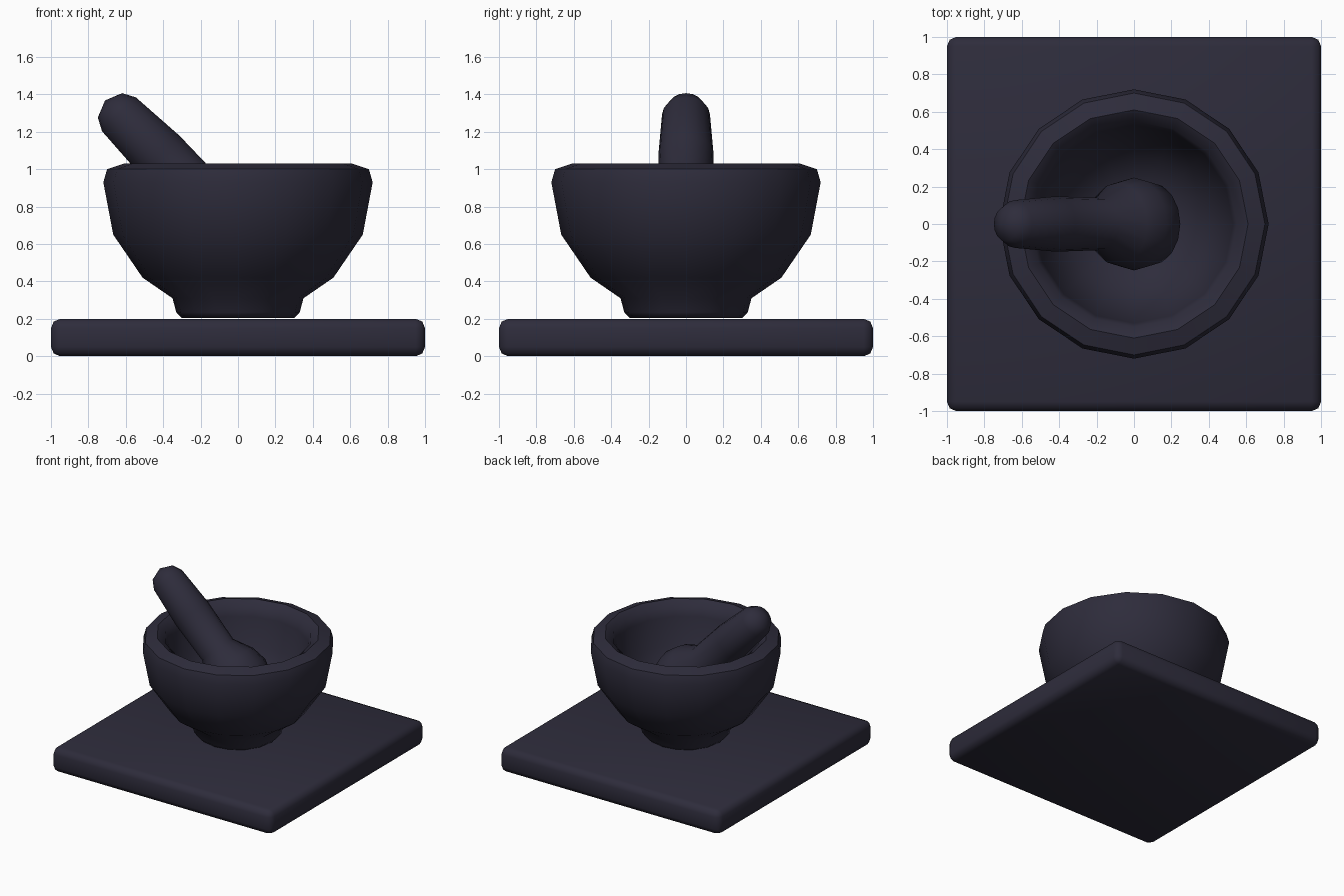
import bpy, bmesh, math

if "Cube" in bpy.data.objects:
    bpy.data.objects.remove(bpy.data.objects["Cube"])

stone = bpy.data.materials.new("dark_stone")
stone.diffuse_color = (0.027, 0.025, 0.044, 1)
stone.use_nodes = True
stone.node_tree.nodes["Principled BSDF"].inputs["Base Color"].default_value = stone.diffuse_color


def add_object(name, bm, angle):
    bmesh.ops.recalc_face_normals(bm, faces=bm.faces)
    mesh = bpy.data.meshes.new(name)
    bm.to_mesh(mesh)
    bm.free()
    mesh.materials.append(stone)
    obj = bpy.data.objects.new(name, mesh)
    bpy.context.collection.objects.link(obj)
    bpy.ops.object.select_all(action='DESELECT')
    obj.select_set(True)
    bpy.context.view_layer.objects.active = obj
    bpy.ops.object.shade_smooth_by_angle(angle=math.radians(angle))
    return obj


def lathe(name, profile, sides=16, angle=50):
    """Revolve (radius, height) points that start and end on the axis."""
    bm = bmesh.new()
    verts = [bm.verts.new((r, 0, z)) for r, z in profile]
    edges = [bm.edges.new(pair) for pair in zip(verts, verts[1:])]
    bmesh.ops.spin(bm, geom=verts + edges, cent=(0, 0, 0), axis=(0, 0, 1),
                   angle=2 * math.pi, steps=sides)
    bmesh.ops.remove_doubles(bm, verts=bm.verts, dist=0.0005)
    return add_object(name, bm, angle)


# Square base slab with rounded edges
bm = bmesh.new()
bmesh.ops.create_cube(bm, size=2)
for v in bm.verts:
    v.co.z = 0.1 + 0.1 * v.co.z
bmesh.ops.bevel(bm, geom=bm.edges[:], offset=0.05, segments=2, profile=0.5,
                affect='EDGES')
add_object("base_slab", bm, 60)

# Mortar bowl: foot, outer wall, rounded rim, hollow inside
lathe("mortar_bowl", [
    (0, 0.205), (0.30, 0.205), (0.33, 0.235), (0.35, 0.31),
    (0.51, 0.42), (0.667, 0.65), (0.72, 0.93), (0.70, 1.0), (0.61, 1.03),
    (0.55, 0.99), (0.53, 0.92), (0.49, 0.70), (0.37, 0.51), (0.22, 0.42), (0, 0.40)])

# Pestle: bulb head and tapered handle, leaning left at 45 degrees
pestle = lathe("pestle", [
    (0, -0.25), (0.13, -0.215), (0.22, -0.13), (0.248, 0), (0.222, 0.12), (0.14, 0.26),
    (0.148, 0.59), (0.128, 0.90), (0.092, 0.968), (0, 1.005)], angle=45)
pestle.location = (0, 0, 0.657)
pestle.rotation_euler = (0, math.radians(-45), 0)
